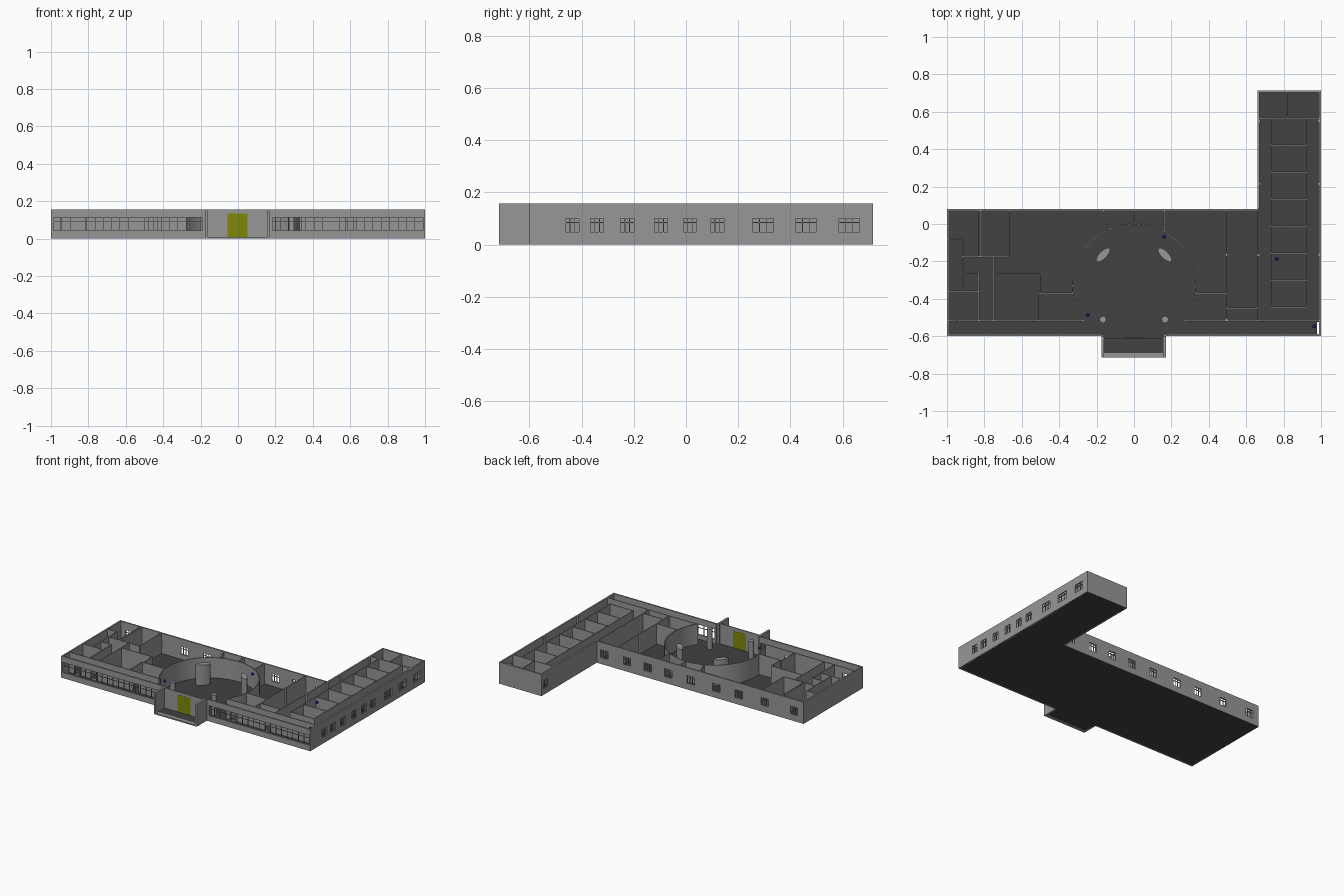
import bpy, bmesh, math
from mathutils import Matrix, Vector

if "Cube" in bpy.data.objects:
    bpy.data.objects.remove(bpy.data.objects["Cube"])

H = 0.157      # wall height
F = 0.01       # floor thickness
T_OUT, T_IN = 0.011, 0.0065


def material(name, rgb):
    m = bpy.data.materials.new(name)
    m.diffuse_color = (*rgb, 1)
    m.use_nodes = True
    m.node_tree.nodes["Principled BSDF"].inputs["Base Color"].default_value = m.diffuse_color
    return m


grey = material("wall_grey", (0.31, 0.31, 0.31))
dark = material("dark_floor", (0.054, 0.054, 0.054))


def finish(name, bm, mat=grey, smooth=False):
    me = bpy.data.meshes.new(name)
    bm.to_mesh(me)
    bm.free()
    ob = bpy.data.objects.new(name, me)
    bpy.context.collection.objects.link(ob)
    me.materials.append(mat)
    if smooth:
        bpy.context.view_layer.objects.active = ob
        ob.select_set(True)
        bpy.ops.object.shade_smooth_by_angle(angle=math.radians(40))
        ob.select_set(False)
    return ob


def box(bm, x0, x1, y0, y1, z0, z1, mtx=Matrix()):
    size = Matrix.Diagonal((x1 - x0, y1 - y0, z1 - z0, 1))
    mid = Matrix.Translation(((x0 + x1) / 2, (y0 + y1) / 2, (z0 + z1) / 2))
    bmesh.ops.create_cube(bm, size=1, matrix=mtx @ mid @ size)


def frame_of(p, q):
    d = Vector(q) - Vector(p)
    m = Matrix.Translation((*p, 0)) @ Matrix.Rotation(math.atan2(d.y, d.x), 4, 'Z')
    return m, d.length


def wall(bm, p, q, t, openings=(), z0=0.001, z1=H):
    """Wall from p to q; openings are (centre distance, width, sill, head)."""
    m, length = frame_of(p, q)
    s = 0
    for c, w, a, b in sorted(openings):
        box(bm, s, c - w / 2, -t / 2, t / 2, z0, z1, m)
        if a > z0:
            box(bm, c - w / 2, c + w / 2, -t / 2, t / 2, z0, a, m)
        box(bm, c - w / 2, c + w / 2, -t / 2, t / 2, b, z1, m)
        s = c + w / 2
    box(bm, s, length, -t / 2, t / 2, z0, z1, m)


def window(bm, p, q, opening, panes, b=0.0025):
    """Frame, mullions and transom filling one opening."""
    m, _ = frame_of(p, q)
    c, w, z0, z1 = opening
    l, d = c - w / 2, 0.003
    for i in range(panes + 1):
        x = l + b / 2 + (w - b) * i / panes
        box(bm, x - b / 2, x + b / 2, -d, d, z0, z1, m)
    for z in (z0, z0 + (z1 - z0) * 0.66, z1 - b):
        box(bm, l, l + w, -d, d, z, z + b, m)


# Floor slabs inset within the walls, with a narrow slot at the corridor's right end
bm = bmesh.new()
for r in [(-.997, .978, -.597, .077), (.99, .997, -.597, .077), (.978, .99, -.525, .077),
          (.978, .99, -.597, -.59), (.663, .997, .077, .712), (-.165, .16, -.69, -.597)]:
    box(bm, *r, 0, F)
finish("floor", bm, dark)

# Outer walls and their windows
h = T_OUT / 2
outer = bmesh.new()
frames = bmesh.new()
back_x = [-0.92, -0.69, -0.48, -0.3, -0.095, 0.085, 0.25, 0.42, 0.6]
side = [(-0.435, .055), (-0.34, .055), (-0.225, .055), (-0.095, .055), (0.015, .055),
        (0.12, .055), (0.295, .085), (0.46, .085), (0.625, .085)]
runs = [
    ((-1, -0.6 + h), (-0.175, -0.6 + h), [(0.413, 0.8, 0.04, 0.115)], 18),
    ((0.17, -0.6 + h), (1, -0.6 + h), [(0.417, 0.81, 0.04, 0.115)], 18),
    ((1 - h, -0.6), (1 - h, 0.715), [(y + 0.6, w, 0.045, 0.103) for y, w in side], 3),
    ((-1, 0.08 - h), (0.66, 0.08 - h), [(x + 1, 0.06, 0.045, 0.103) for x in back_x], 3),
    ((0.66 + h, 0.08), (0.66 + h, 0.715), [(0.585, 0.055, 0.045, 0.103)], 3),
    ((-1 + h, -0.6), (-1 + h, 0.08), [], 0),
    ((0.66, 0.715 - h), (1, 0.715 - h), [], 0),
]
for p, q, ops, panes in runs:
    wall(outer, p, q, T_OUT, ops, z0=0)
    for o in ops:
        window(frames, p, q, o, panes)
finish("outer_walls", outer)
finish("window_frames", frames)

# Entrance porch: side walls, front step, recessed wall with doorway
bm = bmesh.new()
box(bm, -0.175, -0.16, -0.715, -0.6, 0, H)
box(bm, 0.155, 0.17, -0.715, -0.6, 0, H)
box(bm, -0.16, 0.155, -0.715, -0.69, 0, F)
wall(bm, (-0.175, -0.612), (0.17, -0.612), T_IN, [(0.1725, 0.106, F, 0.135)])
finish("porch", bm)
bm = bmesh.new()
box(bm, -0.0555, 0.05, -0.616, -0.608, F, 0.135)
finish("entrance_door", bm, material("olive", (0.21, 0.25, 0.002)))

# Straight partitions: x0, y0, x1, y1
bm = bmesh.new()
for x0, y0, x1, y1 in [
        (-.832, .08, -.832, -.175), (-.822, .08, -.822, -.175), (-.665, .08, -.665, -.175),
        (-.92, -.175, -.665, -.175), (-.99, -.08, -.915, -.08), (-.915, -.08, -.915, -.36),
        (-.99, -.36, -.83, -.36), (-.915, -.265, -.83, -.265), (-.83, -.265, -.83, -.515),
        (-.75, -.175, -.75, -.515), (-.75, -.265, -.5, -.265), (-.5, -.265, -.5, -.37),
        (-.51, -.37, -.33, -.37), (-.51, -.37, -.51, -.515), (-.165, .075, -.125, -.03),
        (0, .075, 0, 0), (.162, .075, .162, -.04), (.325, -.37, .495, -.37),
        (.495, .075, .495, -.515), (.66, .075, .66, -.515), (.495, -.45, .66, -.45),
        (.82, .71, .82, .565), (.67, .565, .735, .565), (.92, .565, .99, .565)]:
    wall(bm, (x0, y0), (x1, y1), T_IN)
finish("partitions", bm)

# Corridor walls with doorways
bm = bmesh.new()
wall(bm, (-.99, -.517), (-.26, -.517), T_IN,
     [(.07, .05, F, .115), (.2, .05, F, .115), (.535, .045, F, .115)])
wall(bm, (.27, -.517), (.99, -.517), T_IN, [(.05, .04, F, .115), (.325, .04, F, .115)])
finish("corridor_walls", bm)

# Row of rooms in the wing
bm = bmesh.new()
for x in (.735, .922):
    wall(bm, (x, -.447), (x, .568), T_IN)
for i in range(8):
    y = -.445 + i * 1.01 / 7
    wall(bm, (.735, y), (.922, y), T_IN)
finish("wing_rooms", bm)

# Round hall wall, open towards the entrance
bm = bmesh.new()
n, a0, a1 = 64, math.radians(-35.5), math.radians(215.5)
rings = []
for i in range(n + 1):
    a = a0 + (a1 - a0) * i / n
    rings.append([bm.verts.new((r * math.cos(a), -.33 + r * math.sin(a), z))
                  for r, z in ((.327, .001), (.333, .001), (.333, H), (.327, H))])
for A, B in zip(rings, rings[1:]):
    for k in range(4):
        bm.faces.new((A[k], B[k], B[(k + 1) % 4], A[(k + 1) % 4]))
bm.faces.new(rings[0])
bm.faces.new(rings[-1][::-1])
bmesh.ops.recalc_face_normals(bm, faces=bm.faces)
finish("round_hall_wall", bm, smooth=True)


def columns(name, items, segs):
    bm = bmesh.new()
    for x, y, rx, ry, ang in items:
        m = (Matrix.Translation((x, y, H / 2 + .0005))
             @ Matrix.Rotation(math.radians(ang), 4, 'Z') @ Matrix.Diagonal((rx, ry, 1, 1)))
        bmesh.ops.create_cone(bm, cap_ends=True, segments=segs, radius1=1, radius2=1,
                              depth=H - .001, matrix=m)
    finish(name, bm, smooth=True)


columns("oval_pillars", [(s * .165, -.165, .049, .02, -s * 45) for s in (-1, 1)], 32)
columns("hall_columns", [(s * .166, -.511, .018, .018, 0) for s in (-1, 1)], 24)
columns("thin_columns", [(x, y, .008, .008, 0) for x, y in [
    (.495, -.165), (.495, -.511), (.669, .55), (.669, .215), (.667, -.165),
    (.988, .55), (.988, .215), (.988, -.165)]], 16)

# Small blue marker balls
bm = bmesh.new()
for x, y in [(.162, -.067), (-.248, -.487), (.763, -.186), (.963, -.546)]:
    bmesh.ops.create_uvsphere(bm, u_segments=16, v_segments=10, radius=.01,
                              matrix=Matrix.Translation((x, y, .133)))
finish("marker_balls", bm, material("deep_blue", (.015, .01, .2)), smooth=True)
